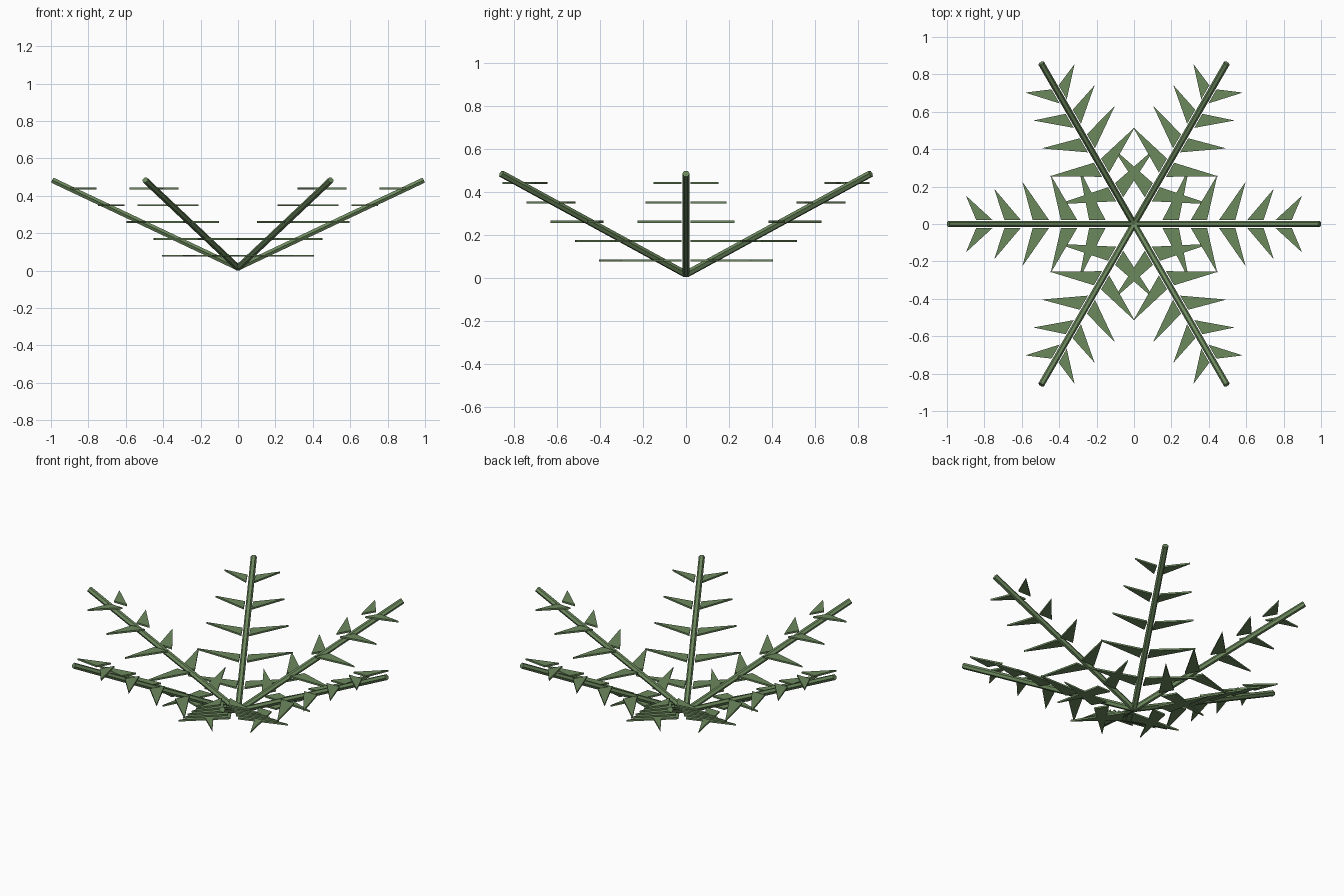
import bpy, bmesh, math
from mathutils import Matrix, Vector

cube = bpy.data.objects.get("Cube")
if cube:
    bpy.data.objects.remove(cube, do_unlink=True)

FRONDS = 6
PAIRS = 5
RADIUS = 0.017
ROOT = Vector((0, 0, 0.0155))
TIP = Vector((0.993, 0, 0.484))

green = bpy.data.materials.new("leaf_green")
green.use_nodes = True
colour = (0.15, 0.25, 0.11, 1)
green.diffuse_color = colour
bsdf = next(n for n in green.node_tree.nodes if n.type == 'BSDF_PRINCIPLED')
bsdf.inputs["Base Color"].default_value = colour


def add_object(name, bm, angle):
    bmesh.ops.recalc_face_normals(bm, faces=bm.faces)
    mesh = bpy.data.meshes.new(name)
    bm.to_mesh(mesh)
    bm.free()
    mesh.materials.append(green)
    obj = bpy.data.objects.new(name, mesh)
    obj.rotation_euler.z = angle
    bpy.context.collection.objects.link(obj)


def stem():
    # Slim rod rising outward from the root
    bm = bmesh.new()
    axis = TIP - ROOT
    place = (Matrix.Translation((ROOT + TIP) / 2)
             @ Matrix.Rotation(math.atan2(axis.x, axis.z), 4, 'Y'))
    bmesh.ops.create_cone(bm, cap_ends=True, segments=6, radius1=RADIUS,
                          radius2=RADIUS, depth=axis.length, matrix=place)
    return bm


def leaflets():
    # Level, swept triangular plates in pairs that shorten toward the tip
    bm = bmesh.new()
    for i in range(PAIRS):
        tip_x = 0.295 + 0.151 * i
        reach = 0.30 - 0.037 * i
        z = 0.075 + 0.09 * i
        for side in (1, -1):
            outline = [(tip_x - 0.142, 0.022), (tip_x - 0.055, 0.022), (tip_x, reach)]
            face = bm.faces.new([bm.verts.new((x, side * y, z)) for x, y in outline])
            extruded = bmesh.ops.extrude_face_region(bm, geom=[face])["geom"]
            top = [v for v in extruded if isinstance(v, bmesh.types.BMVert)]
            bmesh.ops.translate(bm, verts=top, vec=(0, 0, 0.01))
    # Close the underside where extrusion removed the first face
    bmesh.ops.holes_fill(bm, edges=[e for e in bm.edges if e.is_boundary], sides=3)
    return bm


for k in range(FRONDS):
    turn = k * math.tau / FRONDS
    add_object(f"stem_{k + 1}", stem(), turn)
    add_object(f"leaflets_{k + 1}", leaflets(), turn)
